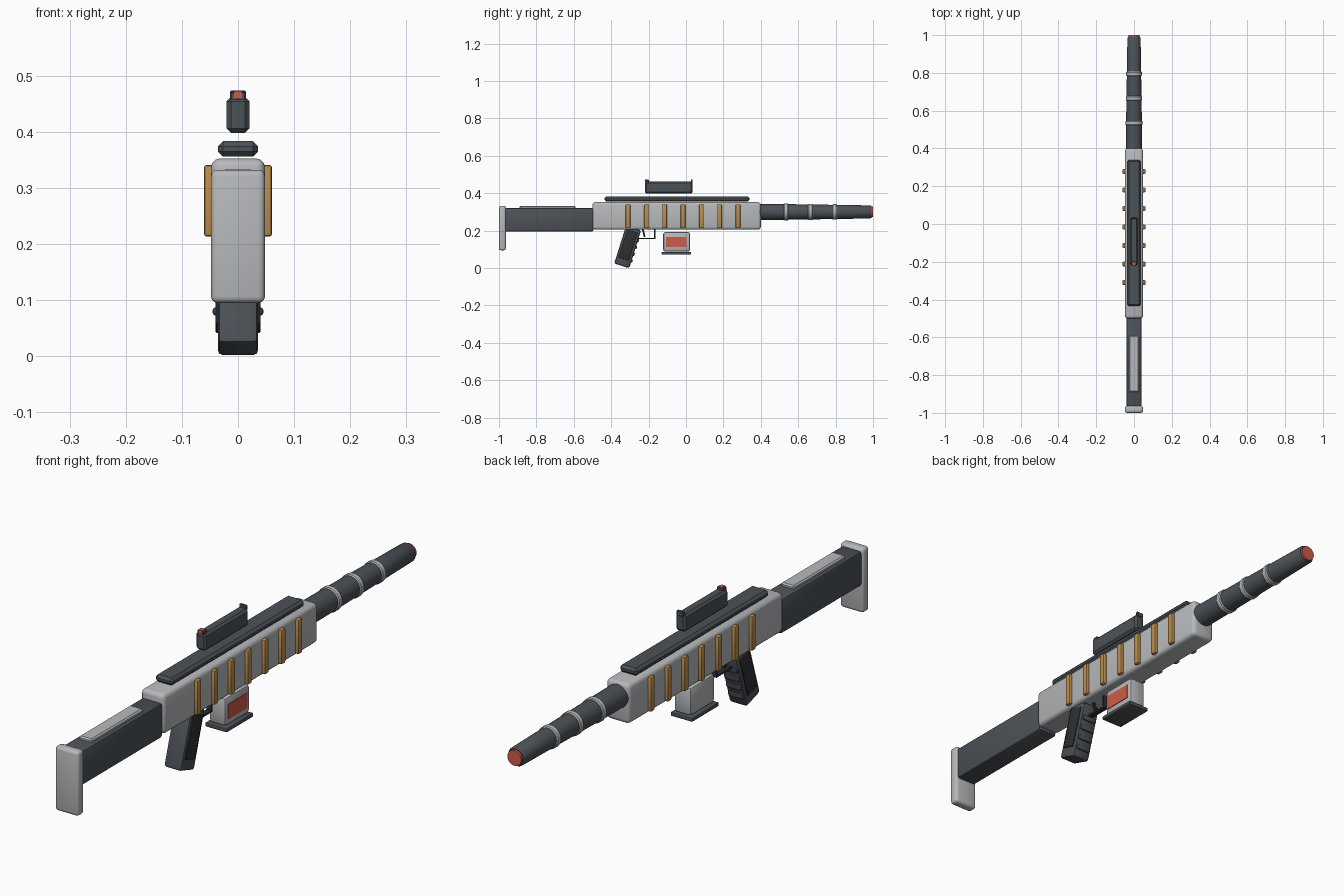
import bpy, bmesh, math
from mathutils import Matrix, Vector

if "Cube" in bpy.data.objects:
    bpy.data.objects.remove(bpy.data.objects["Cube"])


def material(name, rgb):
    m = bpy.data.materials.new(name)
    m.diffuse_color = (*rgb, 1)
    m.use_nodes = True
    m.node_tree.nodes["Principled BSDF"].inputs["Base Color"].default_value = m.diffuse_color
    return m


LIGHT = material("light_grey", (0.47, 0.485, 0.50))
DARK = material("dark_grey", (0.073, 0.084, 0.095))
BLACK = material("near_black", (0.028, 0.029, 0.031))
COPPER = material("copper", (0.50, 0.27, 0.075))
RED = material("red", (0.62, 0.105, 0.07))


def finish(name, bm, mat):
    bmesh.ops.recalc_face_normals(bm, faces=bm.faces)
    me = bpy.data.meshes.new(name)
    bm.to_mesh(me)
    bm.free()
    me.materials.append(mat)
    ob = bpy.data.objects.new(name, me)
    bpy.context.collection.objects.link(ob)
    bpy.ops.object.select_all(action='DESELECT')
    ob.select_set(True)
    bpy.context.view_layer.objects.active = ob
    bpy.ops.object.shade_smooth_by_angle(angle=math.radians(32))
    return ob


def box(name, x, y, z, mat, bevel=0.0, segs=2, tilt=0.0):
    """Bevelled box from (min, max) ranges, optionally tilted about x."""
    bm = bmesh.new()
    bmesh.ops.create_cube(bm, size=1)
    size = [b - a for a, b in (x, y, z)]
    mid = Vector([(a + b) / 2 for a, b in (x, y, z)])
    bmesh.ops.scale(bm, vec=size, verts=bm.verts)
    if bevel:
        bmesh.ops.bevel(bm, geom=bm.edges[:], offset=bevel, segments=segs,
                        profile=0.5, affect='EDGES', clamp_overlap=True)
    bmesh.ops.transform(bm, verts=bm.verts,
                        matrix=Matrix.Translation(mid) @ Matrix.Rotation(tilt, 4, 'X'))
    return finish(name, bm, mat)


def sym(w):
    return (-w, w)


def around(c, h):
    return (c - h, c + h)


def lathe(name, profile, mat, zc=0.30, sides=24):
    """Solid of revolution along y from (y, radius) pairs."""
    bm = bmesh.new()
    rings = [[bm.verts.new((r * math.cos(t), y, zc + r * math.sin(t)))
              for t in (2 * math.pi * i / sides for i in range(sides))]
             for y, r in profile]
    for a, b in zip(rings, rings[1:]):
        for i in range(sides):
            j = (i + 1) % sides
            bm.faces.new((a[i], a[j], b[j], b[i]))
    bm.faces.new(rings[0])
    bm.faces.new(rings[-1])
    return finish(name, bm, mat)


# Receiver, top rail and stock
box("receiver", sym(0.048), (-0.5, 0.4), (0.205, 0.352), LIGHT, 0.015, 3)
box("top_rail", sym(0.036), (-0.435, 0.34), (0.356, 0.383), DARK, 0.009, 1)
box("stock", sym(0.041), (-0.97, -0.495), (0.195, 0.322), DARK, 0.009, 2)
box("cheek_rest", sym(0.027), (-0.89, -0.59), (0.315, 0.333), LIGHT, 0.005, 1)
box("butt_plate", sym(0.048), (-1.0, -0.963), (0.095, 0.332), LIGHT, 0.011, 3)

# Copper ribs on both sides
for side in (-1, 1):
    for i in range(7):
        box("side_rib", around(side * 0.052, 0.009), around(-0.31 + 0.098 * i, 0.0125),
            (0.213, 0.341), COPPER, 0.006, 2)

# Barrel, rings and glowing muzzle
lathe("barrel", [(0.385, 0.043), (0.53, 0.042), (0.66, 0.040), (0.79, 0.038),
                 (0.985, 0.035), (0.992, 0.031)], DARK)
for y, r in ((0.535, 0.0455), (0.665, 0.0435), (0.795, 0.0415)):
    lathe("barrel_ring", [(y - 0.012, r - 0.003), (y - 0.008, r),
                          (y + 0.008, r), (y + 0.012, r - 0.003)], LIGHT)
lathe("muzzle_disc", [(0.985, 0.029), (1.0, 0.028)], RED)

# Floating sight with front and rear blades
box("sight_body", sym(0.0205), (-0.22, 0.035), (0.398, 0.462), DARK, 0.008, 1)
box("rear_blade", sym(0.014), (-0.217, -0.198), (0.455, 0.471), DARK, 0.002, 1)
box("rear_dot", sym(0.007), (-0.2195, -0.200), (0.460, 0.4725), RED)
box("front_blade", sym(0.014), (0.026, 0.036), (0.455, 0.4735), DARK, 0.002, 1)

# Raked pistol grip with side panels and finger ridges
TILT = -math.radians(17.5)
centre = Vector((0, -0.312, 0.113))
turn = Matrix.Rotation(TILT, 3, 'X')


def grip_part(name, at, size, mat, bevel):
    c = centre + turn @ Vector(at)
    box(name, *[around(c[i], size[i] / 2) for i in range(3)], mat, bevel, 2, TILT)


grip_part("grip", (0, 0, 0), (0.072, 0.084, 0.212), DARK, 0.009)
for side in (-1, 1):
    grip_part("grip_panel", (side * 0.036, -0.001, 0.01), (0.008, 0.058, 0.155), BLACK, 0.003)
for k in range(4):
    grip_part("finger_ridge", (0, 0.041, -0.065 + 0.038 * k), (0.062, 0.014, 0.02), DARK, 0.006)

# Trigger and guard
box("guard_bottom", sym(0.010), (-0.27, -0.163), (0.154, 0.161), BLACK)
box("guard_front", sym(0.010), (-0.170, -0.163), (0.154, 0.21), BLACK)
box("trigger", sym(0.006), (-0.231, -0.222), (0.166, 0.212), BLACK, 0.002, 1, math.radians(15))

# Power cell with base plate and a red window on the right side
box("cell", sym(0.034), (-0.122, 0.022), (0.088, 0.192), LIGHT, 0.011, 2)
box("cell_base", sym(0.045), (-0.13, 0.028), (0.072, 0.087), DARK, 0.005, 2)
box("cell_window", (0.031, 0.0365), (-0.107, 0.004), (0.112, 0.167), RED)
